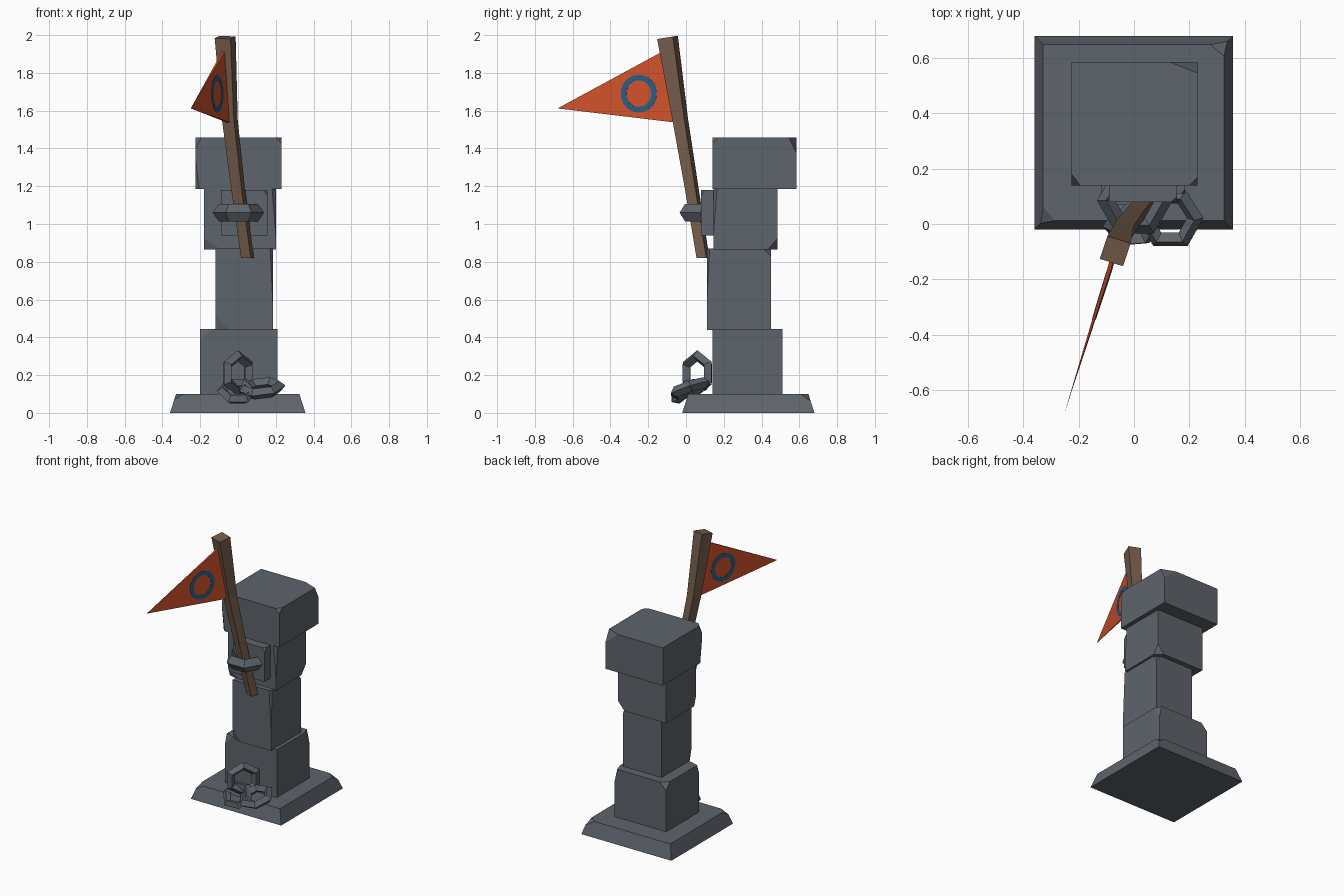
import bpy, bmesh, math
from mathutils import Vector, Matrix

if "Cube" in bpy.data.objects:
    bpy.data.objects.remove(bpy.data.objects["Cube"])


def material(name, rgb):
    m = bpy.data.materials.new(name)
    m.diffuse_color = (*rgb, 1)
    m.use_nodes = True
    m.node_tree.nodes["Principled BSDF"].inputs["Base Color"].default_value = m.diffuse_color
    return m


STONE = material("slate_stone", (0.112, 0.128, 0.150))
WOOD = material("brown_wood", (0.175, 0.105, 0.069))
CLOTH = material("orange_cloth", (0.64, 0.085, 0.023))
BLUE = material("blue_paint", (0.021, 0.114, 0.24))


def finish(bm, name, mat):
    bmesh.ops.recalc_face_normals(bm, faces=bm.faces)
    me = bpy.data.meshes.new(name)
    bm.to_mesh(me)
    bm.free()
    me.materials.append(mat)
    ob = bpy.data.objects.new(name, me)
    bpy.context.collection.objects.link(ob)
    return ob


def block(name, x, y, z, chips=(), taper=0.0):
    """Stone box; each chip slices off a corner or edge: (signs, three cut lengths)."""
    bm = bmesh.new()
    lo, hi = Vector((x[0], y[0], z[0])), Vector((x[1], y[1], z[1]))
    for v in bmesh.ops.create_cube(bm, size=2)["verts"]:
        s = v.co.copy()
        v.co = Vector([(a + b) / 2 + k * (b - a) / 2 for a, b, k in zip(lo, hi, s)])
        if s.z > 0:
            v.co.x -= s.x * taper
            v.co.y -= s.y * taper
    for s, cut in chips:
        corner = Vector([b if k > 0 else a for a, b, k in zip(lo, hi, s)])
        n = Vector([k / c for k, c in zip(s, cut)])
        p = corner - Vector((s[0] * cut[0], 0, 0))
        r = bmesh.ops.bisect_plane(bm, geom=bm.verts[:] + bm.edges[:] + bm.faces[:],
                                   plane_co=p, plane_no=n, clear_outer=True)
        edges = [e for e in r["geom_cut"] if isinstance(e, bmesh.types.BMEdge)]
        if edges:
            bmesh.ops.contextual_create(bm, geom=edges)
    return finish(bm, name, STONE)


# Stacked stones of the pillar
block("base_slab", (-0.36, 0.357), (-0.02, 0.68), (0, 0.10),
      [((-1, -1, 1), (0.10, 0.12, 0.05)), ((1, 1, 1), (0.12, 0.10, 0.06))], taper=0.032)
block("lower_stone", (-0.20, 0.21), (0.14, 0.51), (0.09, 0.445),
      [((1, 1, 1), (0.02, 0.06, 0.09)), ((-1, -1, 1), (0.06, 0.02, 0.06)),
       ((-1, 1, 1), (0.05, 0.04, 0.05))])
block("middle_stone", (-0.12, 0.185), (0.11, 0.45), (0.44, 0.87),
      [((-1, -1, -1), (0.07, 0.02, 0.08)), ((1, -1, 1), (0.015, 0.015, 0.3)),
       ((1, 1, 1), (0.04, 0.04, 0.04))])
block("upper_stone", (-0.18, 0.20), (0.145, 0.485), (0.865, 1.19),
      [((-1, -1, -1), (0.09, 0.02, 0.06)), ((1, -1, 1), (0.02, 0.02, 0.25)),
       ((1, 1, -1), (0.05, 0.05, 0.06))])
block("cap_stone", (-0.225, 0.23), (0.14, 0.585), (1.185, 1.457),
      [((1, 1, 1), (0.10, 0.04, 0.08)), ((-1, -1, 1), (0.03, 0.04, 0.06)),
       ((1, -1, 1), (0.03, 0.03, 0.03)), ((-1, -1, -1), (0.02, 0.02, 0.16))])
block("wall_plate", (-0.09, 0.155), (0.08, 0.16), (0.94, 1.18),
      [((1, -1, 1), (0.02, 0.02, 0.03))])


# Six-sided links: pole bracket and the broken chain on the slab
def link(name, loc, rot, major, minor, scale=(1, 1, 1)):
    bpy.ops.mesh.primitive_torus_add(major_segments=6, minor_segments=4,
                                     major_radius=major, minor_radius=minor,
                                     location=loc, rotation=[math.radians(a) for a in rot])
    ob = bpy.context.object
    ob.name = name
    ob.scale = scale
    ob.data.materials.clear()
    ob.data.materials.append(STONE)
    for p in ob.data.polygons:
        p.use_smooth = False


link("pole_ring", (0.003, 0.085, 1.06), (0, 0, 0), 0.104, 0.033, (1, 1, 1.4))
link("upright_chain_link", (0.0, 0.06, 0.21), (0, -90, 135), 0.092, 0.03)
link("flat_chain_link", (0.128, 0.022, 0.13), (18, -7, 0), 0.094, 0.03)
link("front_chain_link", (-0.005, 0.0, 0.115), (38, 0, 5), 0.08, 0.028)

# Crooked square pole, lofted through four sections
SECTIONS = [((0.05, 0.09, 0.82), 0.054), ((0.0, 0.03, 1.19), 0.058),
            ((-0.043, -0.03, 1.55), 0.066), ((-0.068, -0.098, 1.988), 0.088)]
bm = bmesh.new()
rings = []
for i, (c, w) in enumerate(SECTIONS):
    tilt = Matrix.Rotation(math.radians(9 if i == 3 else 2), 3, 'X')
    turn = Matrix.Rotation(math.radians(-18), 3, 'Z')
    rings.append([bm.verts.new(Vector(c) + tilt @ turn @ Vector((a * w / 2, b * w / 2, 0)))
                  for a, b in ((-1, -1), (1, -1), (1, 1), (-1, 1))])
for r0, r1 in zip(rings, rings[1:]):
    for k in range(4):
        j = (k + 1) % 4
        bm.faces.new((r0[k], r0[j], r1[j], r1[k]))
bm.faces.new(rings[0])
bm.faces.new(rings[-1])
finish(bm, "flag_pole", WOOD)

# Pennant: thin wedge narrowing to the tip
TOP, LOW, TIP = Vector((-0.07, -0.10, 1.925)), Vector((-0.045, -0.035, 1.535)), Vector((-0.25, -0.68, 1.612))
side = (TOP - TIP).cross(LOW - TIP).normalized() * 0.008
bm = bmesh.new()
t0, t1 = bm.verts.new(TOP + side), bm.verts.new(TOP - side)
l0, l1 = bm.verts.new(LOW + side), bm.verts.new(LOW - side)
tip = bm.verts.new(TIP)
for f in ((t0, l0, tip), (t1, tip, l1), (t0, tip, t1), (l0, l1, tip), (t0, t1, l1, l0)):
    bm.faces.new(f)
finish(bm, "pennant", CLOTH)

# Plain painted ring on each side of the pennant
SEG = 24
for label, sgn in (("right", 1), ("left", -1)):
    a, b = TOP + side * sgn, LOW + side * sgn
    n = (a - TIP).cross(b - TIP).normalized()
    n *= 1 if n.dot(side * sgn) > 0 else -1
    centre = Vector((0, -0.25, 1.69))
    centre.x = TIP.x - (n.y * (centre.y - TIP.y) + n.z * (centre.z - TIP.z)) / n.x
    u = n.cross(Vector((0, 0, 1))).normalized()
    v = n.cross(u)
    bm = bmesh.new()
    loops = []
    for rad, h in ((0.07, -0.002), (0.07, 0.002), (0.1, 0.002), (0.1, -0.002)):
        loops.append([bm.verts.new(centre + n * h + (u * math.cos(t) + v * math.sin(t)) * rad)
                      for t in (2 * math.pi * k / SEG for k in range(SEG))])
    for i in range(4):
        p, q = loops[i], loops[(i + 1) % 4]
        for k in range(SEG):
            j = (k + 1) % SEG
            bm.faces.new((p[k], p[j], q[j], q[k]))
    finish(bm, "painted_ring_" + label, BLUE)
